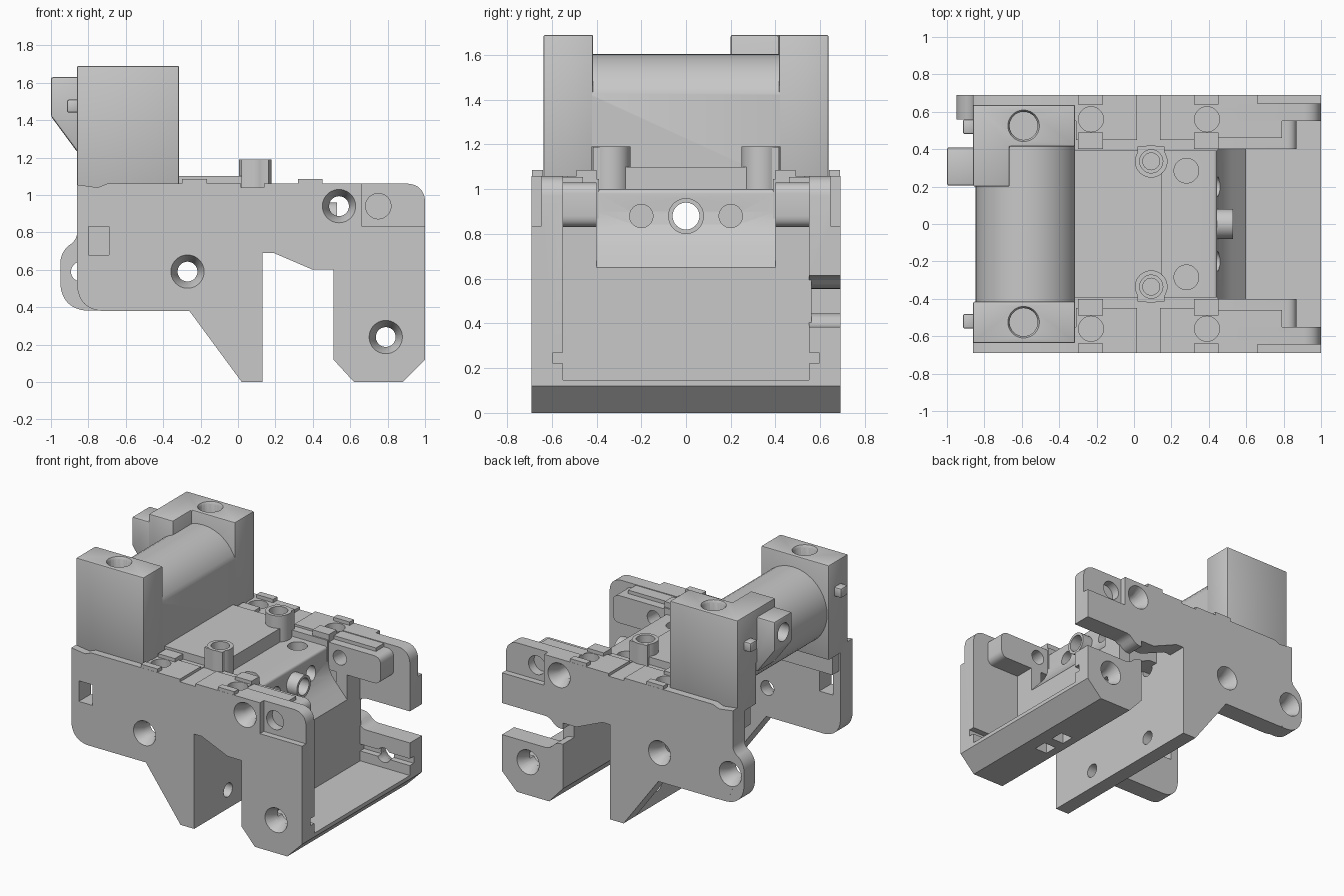
import bpy, bmesh, math
from mathutils import Vector

cube = bpy.data.objects.get("Cube")
if cube:
    bpy.data.objects.remove(cube)

grey = bpy.data.materials.new("plain_grey")
grey.use_nodes = True
TONE = (0.58, 0.58, 0.58, 1)
grey.diffuse_color = TONE
grey.node_tree.nodes["Principled BSDF"].inputs["Base Color"].default_value = TONE


def make(name, bm):
    bmesh.ops.recalc_face_normals(bm, faces=bm.faces)
    mesh = bpy.data.meshes.new(name)
    bm.to_mesh(mesh)
    bm.free()
    mesh.materials.append(grey)
    ob = bpy.data.objects.new(name, mesh)
    bpy.context.collection.objects.link(ob)
    return ob


def prism(name, profile, y0, y1):
    """Extrude an x-z profile along y; a third value rounds that corner."""
    pts, n = [], len(profile)
    for i, p in enumerate(profile):
        c = Vector(p[:2])
        if len(p) < 3:
            pts.append(c)
            continue
        a = c + (Vector(profile[i - 1][:2]) - c).normalized() * p[2]
        b = c + (Vector(profile[(i + 1) % n][:2]) - c).normalized() * p[2]
        for k in range(9):
            t = k / 8
            pts.append(a * (1 - t) ** 2 + c * 2 * t * (1 - t) * 0.83 + b * t ** 2
                       + (a + b) * 0.17 * t * (1 - t))
    bm = bmesh.new()
    face = bm.faces.new([bm.verts.new((p.x, y0, p.y)) for p in pts])
    out = bmesh.ops.extrude_face_region(bm, geom=[face])
    bmesh.ops.translate(bm, vec=(0, y1 - y0, 0),
                        verts=[g for g in out["geom"] if isinstance(g, bmesh.types.BMVert)])
    return make(name, bm)


def box(name, x0, x1, y0, y1, z0, z1):
    return prism(name, [(x0, z0), (x1, z0), (x1, z1), (x0, z1)], y0, y1)


def rod(name, start, end, r, r_end=None):
    """Cylinder or cone between two points."""
    s, e = Vector(start), Vector(end)
    bm = bmesh.new()
    bmesh.ops.create_cone(bm, cap_ends=True, segments=40, radius1=r,
                          radius2=r if r_end is None else r_end, depth=(e - s).length)
    bmesh.ops.rotate(bm, verts=bm.verts, matrix=(e - s).to_track_quat("Z", "Y").to_matrix())
    bmesh.ops.translate(bm, verts=bm.verts, vec=(s + e) / 2)
    return make(name, bm)


def bake(ob):
    mesh = bpy.data.meshes.new_from_object(
        ob.evaluated_get(bpy.context.evaluated_depsgraph_get()))
    ob.modifiers.clear()
    ob.data = mesh


def combine(ob, others, operation="DIFFERENCE"):
    for other in others:
        mod = ob.modifiers.new(operation.lower(), "BOOLEAN")
        mod.operation, mod.solver, mod.object = operation, "MANIFOLD", other
    bake(ob)
    for other in others:
        bpy.data.objects.remove(other)


def soften(ob, width):
    mod = ob.modifiers.new("soft_edges", "BEVEL")
    mod.width, mod.segments, mod.limit_method = width, 2, "ANGLE"
    bake(ob)


# Side plates with their rails and countersunk holes
OUTLINE = [(-0.86, 1.055), (-0.86, 0.38, 0.13), (-0.26, 0.38), (0.02, 0), (0.13, 0),
           (0.13, 0.69), (0.19, 0.69), (0.4, 0.6), (0.51, 0.6), (0.51, 0.12), (0.62, 0),
           (0.88, 0), (1, 0.12), (1, 1.06, 0.09), (-0.7, 1.06), (-0.75, 1.04)]
for side, label in ((-1, "front"), (1, "back")):
    def span(a, b):
        return sorted((side * a, side * b))

    plate = prism(label + "_side_plate", OUTLINE, *span(0.55, 0.69))
    extra = [
        prism("guide_bar", [(0.4, 0.83, 0.05), (0.87, 0.83, 0.05), (0.87, 1.03, 0.05),
                            (0.4, 1.03)], *span(0.4, 0.6)),
        box("bar_cap", 0.41, 0.79, *span(0.46, 0.61), 0.95, 1.055),
        box("shoulder", -0.32, 0.45, *span(0.39, 0.59), 0.835, 1.045),
        box("rear_strip", -0.31, 0.05, *span(0.45, 0.62), 0.99, 1.06),
        box("front_strip", 0.1, 0.45, *span(0.45, 0.62), 0.99, 1.06),
        box("inner_ledge", -0.85, -0.3, *span(0.47, 0.58), 0.87, 1.02),
    ]
    for x0, x1 in ((-0.3, -0.165), (0.32, 0.452)):
        extra.append(box("inner_pad", x0, x1, *span(0.4, 0.49), 1.0, 1.085))
        extra.append(box("outer_pad", x0, x1, *span(0.64, 0.689), 1.0, 1.085))
    if side > 0:
        extra.append(prism("ear", [(-0.95, 0.381, 0.14), (-0.6, 0.381), (-0.6, 0.84),
                                   (-0.859, 0.84), (-0.859, 0.76, 0.04), (-0.95, 0.7, 0.06)],
                           *span(0.56, 0.689)))
    combine(plate, extra, "UNION")

    holes = [(-0.27, 0.59), (0.54, 0.94), (0.79, 0.24)]
    if side > 0:
        holes.append((-0.84, 0.59))
    cuts = []
    for x, z in holes:
        cuts.append(rod("sink", (x, side * 0.7, z), (x, side * 0.6, z), 0.094, 0.044))
        cuts.append(rod("bore", (x, side * 0.3, z), (x, side * 0.8, z), 0.053))
    cuts += [box("corner_pocket", 0.66, 1.1, *span(0.645, 0.8), 0.835, 1.2),
             rod("corner_bore", (0.75, side * 0.7, 0.94), (0.75, side * 0.58, 0.94), 0.068),
             box("cross_groove", 0.015, 0.14, *span(0.3, 0.8), 1.04, 1.2),
             box("cavity_notch", 0.6, 1.1, *span(0.4, 0.595), 0.22, 0.27)]
    cuts += [rod("pin_bore", (x, side * 0.56, 0.98), (x, side * 0.56, 1.2), 0.067)
             for x in (-0.23, 0.39)]
    if side < 0:
        cuts.append(box("window", -0.8, -0.69, -0.8, -0.4, 0.68, 0.83))
    else:
        # Open slot, narrowed at its inner end by rounded lips
        cuts.append(prism("open_slot", [(1.1, 0.385), (1.1, 0.615), (0.62, 0.615, 0.03),
                                        (0.56, 0.555, 0.03), (0.4, 0.555), (0.4, 0.445),
                                        (0.56, 0.445, 0.03), (0.62, 0.385, 0.03)], 0.5, 0.8))
    combine(plate, cuts)

# Lower beam with its rear wall, curved up into the central block
beam = prism("lower_beam", [(0.51, 0.12), (0.62, 0), (0.88, 0), (1, 0.12), (1, 0.148),
                            (0.6, 0.148), (0.6, 0.64), (0.51, 0.64)], -0.56, 0.56)
combine(beam, [box("slot", 0.68, 0.78, y, y + 0.1, -0.1, 0.08) for y in (-0.14, 0.04)])
for side, label in ((-1, "front"), (1, "back")):
    lo, hi = sorted((side * 0.4, side * 0.56))
    box(label + "_wall_riser", 0.51, 0.6, lo, hi, 0.64, 0.85)

block = prism("central_block", [(0.03, 1.0), (0.03, 0.69), (0.19, 0.69), (0.4, 0.6),
                                (0.6, 0.6), (0.6, 0.65), (0.565, 0.69), (0.52, 0.74),
                                (0.48, 0.79), (0.455, 0.84), (0.445, 0.9), (0.445, 1.0, 0.02)],
              -0.4, 0.4)
combine(block, [rod("nozzle", (0.3, 0, 0.88), (0.53, 0, 0.88), 0.08)], "UNION")
cuts = [rod("through_bore", (-0.2, 0, 0.88), (0.8, 0, 0.88), 0.06)]
for y in (-1, 1):
    cuts.append(rod("blind_bore", (0.38, y * 0.2, 0.88), (0.7, y * 0.2, 0.88), 0.052))
    cuts.append(rod("deck_bore", (0.28, y * 0.285, 0.92), (0.28, y * 0.285, 1.1), 0.066))
combine(block, cuts)

# Cross web behind the gap
web = box("cross_web", 0.02, 0.13, -0.56, 0.56, 0, 0.98)
cuts = [rod("bore", (-0.1, y, z), (0.3, y, z), 0.05) for y in (-0.3, 0.3) for z in (0.135, 0.68)]
combine(web, cuts + [rod("through_bore", (-0.2, 0, 0.88), (0.3, 0, 0.88), 0.06)])

# Deck with two stepped screw posts
deck = box("deck", -0.34, 0.15, -0.395, 0.395, 0.96, 1.1)
posts, cuts = [], []
for y in (-0.335, 0.335):
    rib = sorted((y, y * 1.24))
    posts.append(rod("post", (0.092, y, 0.97), (0.092, y, 1.19), 0.087))
    posts.append(box("post_rib", 0.02, 0.164, *rib, 0.98, 1.189))
    cuts.append(rod("post_bore", (0.092, y, 1.02), (0.092, y, 1.3), 0.045))
    cuts.append(rod("post_seat", (0.092, y, 1.13), (0.092, y, 1.25), 0.062))
combine(deck, posts, "UNION")
combine(deck, cuts)

# Tower blocks with top bores and small catches
for side, label in ((-1, "front"), (1, "back")):
    lo, hi = sorted((side * 0.415, side * 0.637))
    tower = box(label + "_tower", -0.86, -0.315, lo, hi, 1.0, 1.69)
    if side > 0:
        combine(tower, [box("wing", -0.86, -0.665, 0.2, 0.5, 1.3, 1.69)], "UNION")
    soften(tower, 0.008)
    combine(tower, [rod("top_bore", (-0.59, side * 0.525, 1.5), (-0.59, side * 0.525, 1.8), 0.075),
                    rod("rim", (-0.59, side * 0.525, 1.66), (-0.59, side * 0.525, 1.7), 0.067, 0.09)])
    catch = box(label + "_catch", -0.915, -0.85, side * 0.52 - 0.04, side * 0.52 + 0.04, 1.44, 1.51)
    soften(catch, 0.012)

# Barrel between the towers, cut flat on its deck side
barrel = rod("barrel", (-0.572, -0.43, 1.33), (-0.572, 0.43, 1.33), 0.275)
combine(barrel, [box("barrel_face", -0.55, -0.3, -0.43, 0.43, 1.03, 1.42)], "UNION")
combine(barrel, [box("flat", -0.316, 0, -0.6, 0.6, 0.9, 1.8)])

# Rear connector
tab = prism("rear_connector", [(-0.8, 1.63), (-1, 1.63), (-1, 1.42), (-0.86, 1.23),
                               (-0.8, 1.23)], 0.205, 0.41)
soften(tab, 0.012)
combine(tab, [rod("connector_bore", (-1.1, 0.307, 1.52), (-0.88, 0.307, 1.52), 0.065)])

# Smooth round surfaces, keep hard edges
bpy.ops.object.select_all(action="DESELECT")
for ob in bpy.context.collection.objects:
    if ob.type == "MESH":
        ob.select_set(True)
        bpy.context.view_layer.objects.active = ob
bpy.ops.object.shade_smooth_by_angle(angle=math.radians(30))
